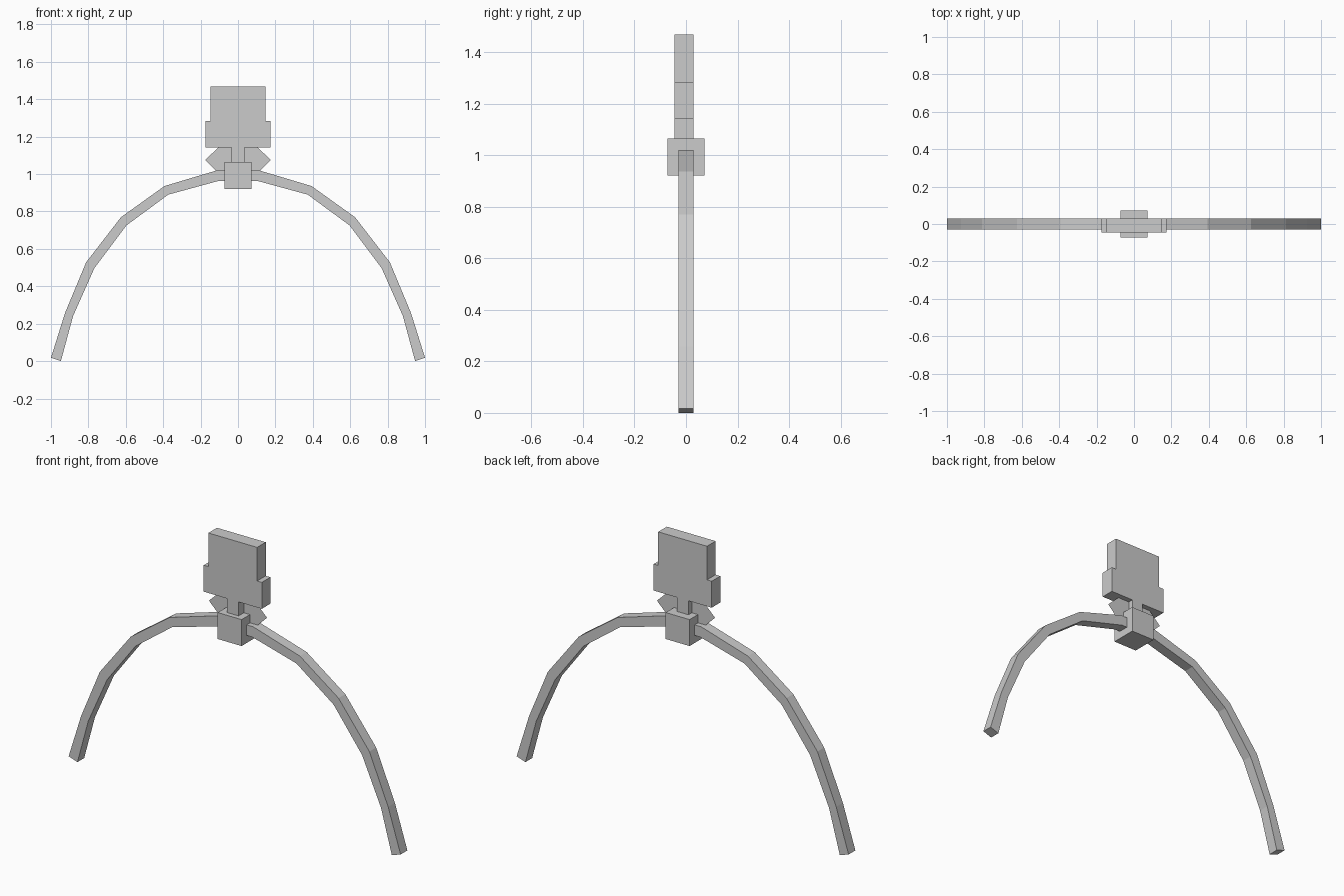
import bpy, bmesh

if "Cube" in bpy.data.objects:
    bpy.data.objects.remove(bpy.data.objects["Cube"])


def extrude_profile(name, points, y0, y1=None):
    """Polygon in the x-z plane, extruded along y (flat sheet if y1 is None)."""
    bm = bmesh.new()
    face = bm.faces.new([bm.verts.new((x, y0, z)) for x, z in points])
    if y1 is not None:
        out = bmesh.ops.extrude_face_region(bm, geom=[face], use_keep_orig=True)
        moved = [v for v in out["geom"] if isinstance(v, bmesh.types.BMVert)]
        bmesh.ops.translate(bm, verts=moved, vec=(0, y1 - y0, 0))
        bmesh.ops.recalc_face_normals(bm, faces=bm.faces)
    mesh = bpy.data.meshes.new(name)
    bm.to_mesh(mesh)
    bm.free()
    obj = bpy.data.objects.new(name, mesh)
    bpy.context.collection.objects.link(obj)
    return obj


def mirrored(half):
    """Complete a left-to-right symmetric outline from its right half."""
    return half + [(-x, z) for x, z in reversed(half)]


# Faceted band: (outer, inner) points from the foot up to the crown
outer = [(1.0, 0.018), (0.925, 0.257), (0.812, 0.528),
         (0.626, 0.769), (0.393, 0.936), (0.112, 1.02)]
inner = [(0.947, 0.0), (0.882, 0.24), (0.768, 0.497),
         (0.597, 0.725), (0.373, 0.89), (0.105, 0.963)]
bm = bmesh.new()
pairs = list(zip(outer, inner))
pairs += [((-a[0], a[1]), (-b[0], b[1])) for a, b in reversed(pairs)]
rings = []
for (ox, oz), (ix, iz) in pairs:
    rings.append([bm.verts.new(c) for c in (
        (ox, -0.029, oz), (ox, 0.029, oz), (ix, 0.029, iz), (ix, -0.029, iz))])
for a, b in zip(rings, rings[1:]):
    for i in range(4):
        j = (i + 1) % 4
        bm.faces.new((a[i], a[j], b[j], b[i]))
bm.faces.new(rings[0])
bm.faces.new(rings[-1])
bmesh.ops.recalc_face_normals(bm, faces=bm.faces)
mesh = bpy.data.meshes.new("arched_band")
bm.to_mesh(mesh)
bm.free()
bpy.context.collection.objects.link(bpy.data.objects.new("arched_band", mesh))

# Central block on the crown
bpy.ops.mesh.primitive_cube_add(size=0.144, location=(0, 0, 0.993))
bpy.context.object.name = "center_block"

# Stepped plate with its narrow stem
plate = mirrored([(0.035, 1.0), (0.035, 1.141), (0.175, 1.141),
                  (0.175, 1.285), (0.147, 1.285), (0.147, 1.468)])
extrude_profile("stepped_plate", plate, -0.045, 0.029)

# Thin pointed sheet behind the stem
sheet = mirrored([(0.107, 1.008), (0.175, 1.075), (0.107, 1.141)])
extrude_profile("pointed_sheet", sheet, 0.0)
